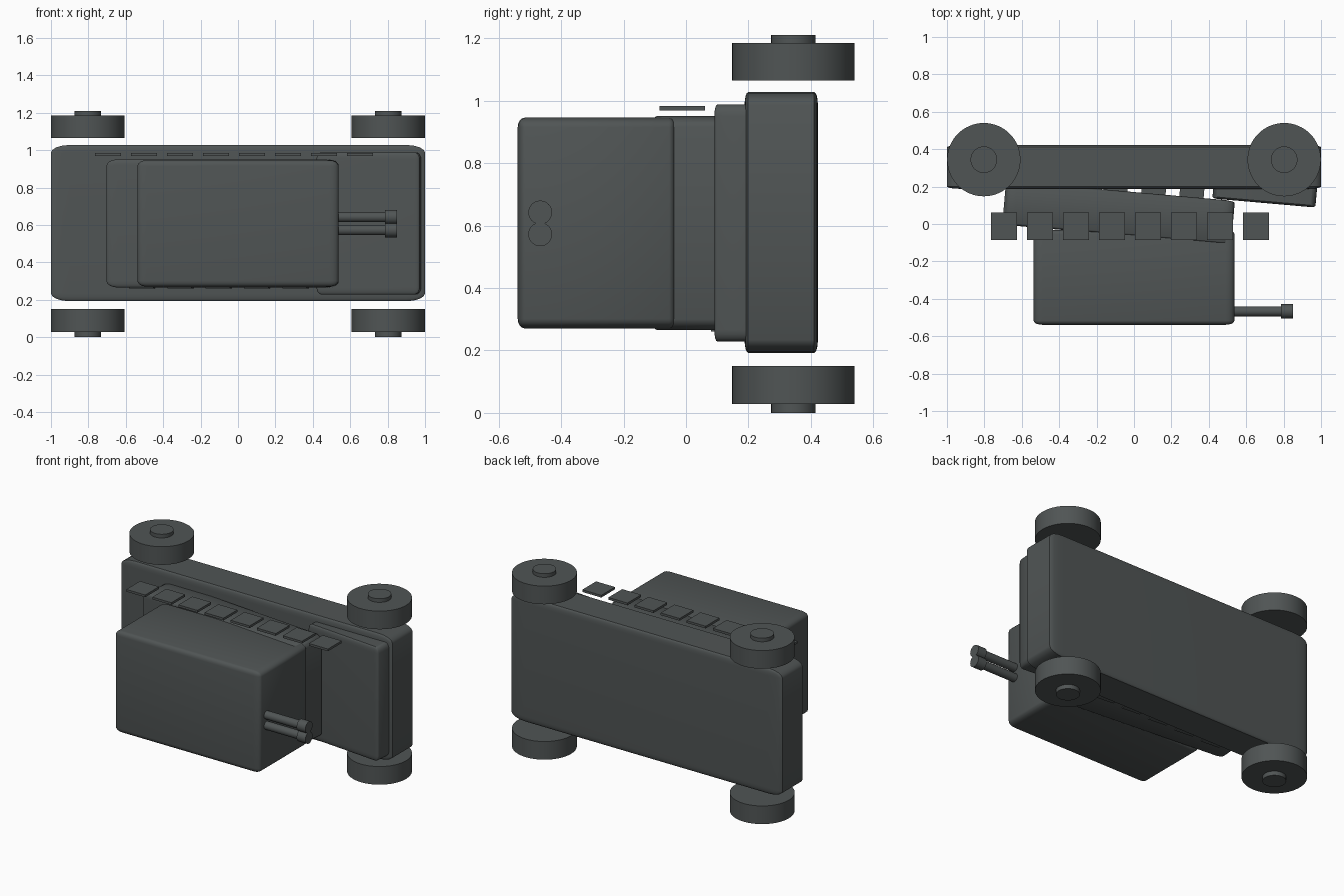
import bpy, bmesh, math
from mathutils import Matrix

if "Cube" in bpy.data.objects:
    bpy.data.objects.remove(bpy.data.objects["Cube"])

grey = bpy.data.materials.new("dark_grey")
grey.diffuse_color = (0.08, 0.09, 0.09, 1)
grey.use_nodes = True
grey.node_tree.nodes["Principled BSDF"].inputs["Base Color"].default_value = grey.diffuse_color


def finish(name, bm, loc, rot_z=0.0):
    bmesh.ops.recalc_face_normals(bm, faces=bm.faces)
    me = bpy.data.meshes.new(name)
    bm.to_mesh(me)
    bm.free()
    me.materials.append(grey)
    ob = bpy.data.objects.new(name, me)
    ob.location = loc
    ob.rotation_euler.z = rot_z
    bpy.context.collection.objects.link(ob)
    bpy.ops.object.select_all(action='DESELECT')
    bpy.context.view_layer.objects.active = ob
    ob.select_set(True)
    bpy.ops.object.shade_smooth_by_angle(angle=math.radians(35))
    return ob


def box(name, loc, size, rot_z=0.0, round_by=0.05):
    """Unit cube, bevelled first and then stretched to size."""
    bm = bmesh.new()
    bmesh.ops.create_cube(bm, size=1)
    if round_by:
        bmesh.ops.bevel(bm, geom=bm.edges[:], offset=round_by, segments=4,
                        profile=0.5, affect='EDGES')
    bmesh.ops.scale(bm, vec=size, verts=bm.verts)
    return finish(name, bm, loc, rot_z)


def cylinder(name, loc, radius, depth, along_x=False, sides=48):
    bm = bmesh.new()
    mat = Matrix.Rotation(math.pi / 2, 4, 'Y') if along_x else Matrix()
    bmesh.ops.create_cone(bm, cap_ends=True, segments=sides, radius1=radius,
                          radius2=radius, depth=depth, matrix=mat)
    return finish(name, bm, loc)


tilt = math.radians(-5)

# Body: chassis, sloped nose plate, tilted middle deck, large cabin
box("chassis", (0, 0.305, 0.61), (2.0, 0.235, 0.835))
box("nose_plate", (0.703, 0.212, 0.608), (0.553, 0.20, 0.76), tilt)
box("middle_deck", (-0.0825, 0.06, 0.608), (1.228, 0.235, 0.685), tilt)
box("cabin", (0, -0.285, 0.608), (1.075, 0.508, 0.675), round_by=0.045)

# Wheels with hubs on both sides
for x in (-0.803, 0.803):
    for side in (-1, 1):
        cylinder("wheel", (x, 0.344, 0.607 + side * 0.518), 0.196, 0.121, sides=64)
        cylinder("hub", (x, 0.344, 0.605 + side * 0.565), 0.071, 0.08)

# Twin barrels with muzzles
for z in (0.572, 0.642):
    cylinder("barrel", (0.64, -0.467, z), 0.027, 0.32, True)
    cylinder("muzzle", (0.818, -0.467, z), 0.038, 0.064, True)

# Row of flat side plates
for i in range(8):
    box("side_plate", (-0.695 + 0.1925 * i, -0.012, 0.976), (0.14, 0.145, 0.015), round_by=0)

# Tucked plates along the opposite edge of the deck
for i in range(5):
    box("lower_plate", (0.307 - 0.205 * i, 0.14, 0.268), (0.13, 0.11, 0.015), tilt, 0)
